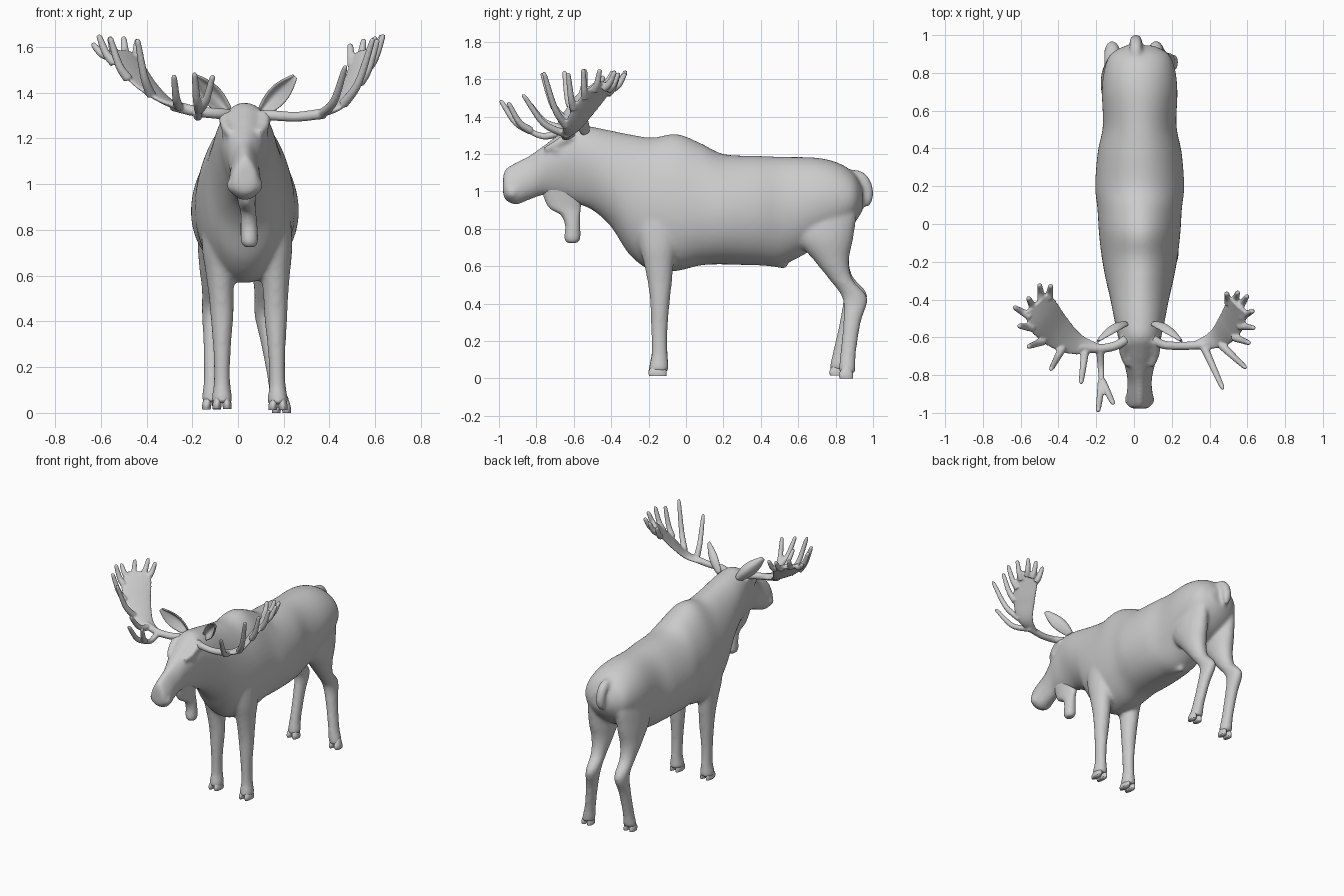
import bpy, bmesh, math
from mathutils import Vector

cube = bpy.data.objects.get("Cube")
if cube:
    bpy.data.objects.remove(cube)

MID = 0.03  # the animal's own centre line
X, Y, Z = Vector((1, 0, 0)), Vector((0, 1, 0)), Vector((0, 0, 1))

hide = bpy.data.materials.new("plain_grey")
hide.use_nodes = True
grey = (0.6, 0.6, 0.6, 1)
hide.diffuse_color = grey
hide.node_tree.nodes["Principled BSDF"].inputs["Base Color"].default_value = grey


def smooth_rows(rows, steps=6):
    """Catmull-Rom interpolation through rows of numbers."""
    out = []
    last = len(rows) - 1
    for i in range(last):
        p, q, r, s = (rows[min(max(i + k, 0), last)] for k in (-1, 0, 1, 2))
        for n in range(steps):
            t = n / steps
            out.append([b + 0.5 * t * (c - a + t * (2*a - 5*b + 4*c - d + t * (3*(b - c) + d - a)))
                        for a, b, c, d in zip(p, q, r, s)])
    return out + [list(rows[-1])]


def heading(pts, i):
    """Direction of a path at point i."""
    return (pts[min(i + 1, len(pts) - 1)] - pts[max(i - 1, 0)]).normalized()


def skin(bm, rings, sides=20):
    """Close a skin over rings given as (centre, side axis, up axis, egg)."""
    loops = []
    for centre, side, up, egg in rings:
        loop = []
        for k in range(sides):
            a = math.tau * k / sides
            s = math.sin(a)
            loop.append(bm.verts.new(centre + side * math.cos(a) * (1 - egg * s) + up * s))
        loops.append(loop)
    for low, high in zip(loops, loops[1:]):
        for k in range(sides):
            n = (k + 1) % sides
            bm.faces.new((low[k], low[n], high[n], high[k]))
    bm.faces.new(loops[0][::-1])
    bm.faces.new(loops[-1])


def along_y(bm, rows):
    """Rows: y, top z, bottom z, half width, egg."""
    skin(bm, [(Vector((MID, y, (t + b) / 2)), X * w, Z * (t - b) / 2, e)
              for y, t, b, w, e in smooth_rows(rows)], 48)


def along_z(bm, rows):
    """Rows: z, front y, back y, centre x, half width."""
    skin(bm, [(Vector((x, (f + b) / 2, z)), X * w, Y * (b - f) / 2, 0)
              for z, f, b, x, w in smooth_rows(rows)])


def tube(bm, rows, sides=12):
    """Rows: x, y, z, radius; the frame is carried along without twist."""
    rows = smooth_rows(rows)
    pts = [Vector(r[:3]) for r in rows]
    side = heading(pts, 0).orthogonal()
    rings = []
    for i, p in enumerate(pts):
        d = heading(pts, i)
        side = (side - d * side.dot(d)).normalized()
        rings.append((p, side * rows[i][3], d.cross(side) * rows[i][3], 0))
    skin(bm, rings, sides)


def ball(bm, place, size):
    made = bmesh.ops.create_uvsphere(bm, u_segments=16, v_segments=10, radius=size)
    bmesh.ops.translate(bm, verts=made["verts"], vec=place)


def finish(name, bm, voxel=None, passes=4):
    """Make the object, fusing its overlapping shells when voxel is set."""
    bmesh.ops.recalc_face_normals(bm, faces=bm.faces)
    for f in bm.faces:
        f.smooth = True
    mesh = bpy.data.meshes.new(name)
    bm.to_mesh(mesh)
    bm.free()
    mesh.materials.append(hide)
    ob = bpy.data.objects.new(name, mesh)
    bpy.context.collection.objects.link(ob)
    if voxel:
        fuse = ob.modifiers.new("fuse", "REMESH")
        fuse.mode, fuse.voxel_size, fuse.use_smooth_shade = "VOXEL", voxel, True
        relax = ob.modifiers.new("relax", "SMOOTH")
        relax.factor, relax.iterations = 0.5, passes
    return ob


# Head, neck and trunk
body = bmesh.new()
along_y(body, [
    (-.978, 1.08, .985, .035, .2), (-.965, 1.12, .955, .055, .35), (-.91, 1.155, .93, .066, .35),
    (-.84, 1.19, .955, .063, .15), (-.76, 1.245, .98, .076, -.15), (-.68, 1.305, .965, .096, -.2),
    (-.6, 1.355, .94, .112, -.2), (-.5, 1.345, .9, .135, -.1), (-.4, 1.325, .81, .155, 0),
    (-.3, 1.305, .66, .178, .03), (-.18, 1.288, .575, .2, .06), (-.05, 1.307, .575, .214, .12),
    (.08, 1.257, .605, .222, .12), (.2, 1.2, .61, .235, .08), (.38, 1.19, .605, .222, .04),
    (.52, 1.185, .61, .195, 0), (.7, 1.18, .7, .2, 0), (.82, 1.15, .76, .187, 0),
    (.9, 1.095, .83, .153, 0), (.945, 1.02, .9, .075, 0)])
tube(body, [(MID, .36, .66, .05), (MID, .47, .635, .04), (MID, .54, .6, .018)])
tube(body, [(.01, .85, 1.09, .03), (.01, .93, 1.075, .034), (.01, .965, 1.02, .034),
            (.01, .97, .96, .03), (.01, .965, .92, .014)])     # tail
for side in (-1, 1):
    ball(body, (MID + side * .082, -.69, 1.22), .022)          # eye
    ball(body, (MID + side * .045, -.93, .995), .036)          # nostril flare
    tube(body, [(MID + side * .06, -.75, 1.22, .02), (MID + side * .085, -.69, 1.255, .022),
                (MID + side * .085, -.61, 1.3, .034)])         # brow ridge

# Legs: rows of z, front y, back y, half width
fore = [(1.05, -.17, -.08, .02), (.95, -.24, -.04, .052), (.82, -.265, -.025, .068), (.7, -.25, -.045, .072),
        (.6, -.225, -.065, .063), (.5, -.205, -.075, .055), (.4, -.192, -.086, .05),
        (.25, -.187, -.098, .038), (.12, -.185, -.098, .036), (.05, -.198, -.092, .045), (.025, -.198, -.092, .045)]
hind = [(1.05, .68, .84, .02), (.92, .6, .91, .06), (.76, .585, .897, .08), (.63, .685, .872, .067),
        (.53, .765, .892, .05), (.43, .835, .97, .043), (.3, .84, .935, .037),
        (.14, .825, .91, .035), (.06, .818, .907, .042), (.03, .82, .905, .042)]


def leg(rows, top, joint, foot, shift=0, lift=0):
    """Fuse a leg into the body and return where its hoof stands."""
    out = []
    for z, front, back, half in rows:
        if z > .43:
            x = joint + (top - joint) * min((z - .43) / .35, 1)
        else:
            x = foot + (joint - foot) * z / .43
        slide = shift * max(0, 1 - z / .43)
        out.append((z + lift, front + slide, back + slide, x, half))
    along_z(body, out)
    return foot, out[-1][1], out[-1][2], lift


feet = [leg(fore, .165, .165, .175, 0, .012), leg(fore, -.09, -.07, -.07, 0, .018),
        leg(hind, .135, .115, .19), leg(hind, -.095, -.115, -.115, -.055, .015)]
finish("body", body, .011, 9)

# Cloven hooves, two toes to a foot
hooves = bmesh.new()
for x, front, back, lift in feet:
    for side in (-1, 1):
        along_z(hooves, [(lift, front + .002, back - .012, x + side * .023, .018),
                         (lift + .025, front - .002, back - .012, x + side * .021, .02),
                         (lift + .07, front + .025, back - .025, x + side * .012, .016)])
finish("hooves", hooves)

# Hanging throat flap
flap = bmesh.new()
along_z(flap, [(.725, -.635, -.58, .052, .022), (.75, -.65, -.565, .05, .037), (.82, -.647, -.565, .048, .037),
               (.875, -.672, -.565, .045, .034), (.92, -.74, -.56, .038, .038), (1.03, -.78, -.55, MID, .055)])
finish("throat_flap", flap, .008)

# Ears: cupped leaves opening forwards
for name, side in (("left_ear", 1), ("right_ear", -1)):
    bm = bmesh.new()
    base = Vector((MID + side * .075, -.545, 1.315))
    reach = Vector((side * .145, -.08, .158))
    across = Vector((side * .68, -.35, -.62))
    grid = []
    for i in range(11):
        u = i / 10
        wide = .024 + .03 * math.sin(math.pi * u) - .014 * u
        grid.append([bm.verts.new(base + reach * u + across * wide * v + Y * wide * (1 - v * v))
                     for v in (-1, -.7, -.35, 0, .35, .7, 1)])
    for low, high in zip(grid, grid[1:]):
        for k in range(len(low) - 1):
            bm.faces.new((low[k], low[k + 1], high[k + 1], high[k]))
    ear = finish(name, bm)
    thick = ear.modifiers.new("thickness", "SOLIDIFY")
    thick.thickness, thick.offset = .012, 0
    ear.modifiers.new("round", "SUBSURF").levels = 1


# Antlers: beam, flat palm and tapering tines
def antler(name, beam, palm, tines):
    bm = bmesh.new()
    tube(bm, beam)
    edges = [(Vector(r[:3]), Vector(r[3:])) for r in smooth_rows([a + b for a, b in palm])]
    centres = [(a + b) / 2 for a, b in edges]
    rings = []
    for i, (inner, outer) in enumerate(edges):
        half = (outer - inner) / 2
        rings.append((centres[i], half, half.cross(heading(centres, i)).normalized() * .015, 0))
    skin(bm, rings)
    for root, tip in tines:
        a, b = Vector(root), Vector(tip)
        bend = a.lerp(b, .5) - Z * (b - a).length * .15
        tube(bm, [(*a, .022), (*bend, .018), (*a.lerp(b, .95), .013), (*b, .006)])
    finish(name, bm, .006, 3)


antler("left_antler",
       [(.1, -.61, 1.3, .025), (.16, -.64, 1.3, .023), (.26, -.645, 1.295, .022), (.38, -.64, 1.31, .024)],
       [((.31, -.625, 1.295), (.33, -.665, 1.3)), ((.4, -.57, 1.33), (.46, -.655, 1.34)),
        ((.45, -.49, 1.42), (.54, -.61, 1.44)), ((.485, -.42, 1.51), (.585, -.54, 1.53)),
        ((.51, -.385, 1.57), (.6, -.47, 1.59))],
       [((.37, -.65, 1.31), (.47, -.87, 1.51)), ((.46, -.64, 1.35), (.59, -.76, 1.63)),
        ((.53, -.6, 1.44), (.61, -.63, 1.63)), ((.56, -.54, 1.5), (.635, -.55, 1.65)),
        ((.57, -.49, 1.54), (.63, -.46, 1.65)), ((.56, -.44, 1.55), (.6, -.38, 1.64)),
        ((.53, -.42, 1.54), (.55, -.36, 1.63)), ((.5, -.42, 1.52), (.49, -.365, 1.61))])
antler("right_antler",
       [(-.04, -.61, 1.305, .025), (-.1, -.645, 1.31, .024), (-.19, -.66, 1.32, .024), (-.29, -.65, 1.345, .024)],
       [((-.17, -.64, 1.31), (-.19, -.68, 1.32)), ((-.27, -.59, 1.35), (-.33, -.69, 1.36)),
        ((-.35, -.5, 1.43), (-.45, -.65, 1.43)), ((-.41, -.41, 1.52), (-.545, -.57, 1.53)),
        ((-.45, -.36, 1.57), (-.58, -.47, 1.58))],
       [((-.18, -.66, 1.32), (-.17, -.86, 1.33)), ((-.17, -.83, 1.325), (-.19, -.99, 1.48)),
        ((-.17, -.83, 1.325), (-.11, -.95, 1.47)), ((-.26, -.68, 1.34), (-.28, -.84, 1.47)),
        ((-.38, -.66, 1.39), (-.44, -.77, 1.63)), ((-.48, -.62, 1.46), (-.56, -.65, 1.64)),
        ((-.54, -.55, 1.53), (-.61, -.54, 1.65)), ((-.55, -.49, 1.56), (-.635, -.44, 1.61)),
        ((-.53, -.45, 1.56), (-.56, -.39, 1.64)), ((-.49, -.4, 1.56), (-.5, -.32, 1.64)),
        ((-.45, -.39, 1.55), (-.44, -.325, 1.63))])
